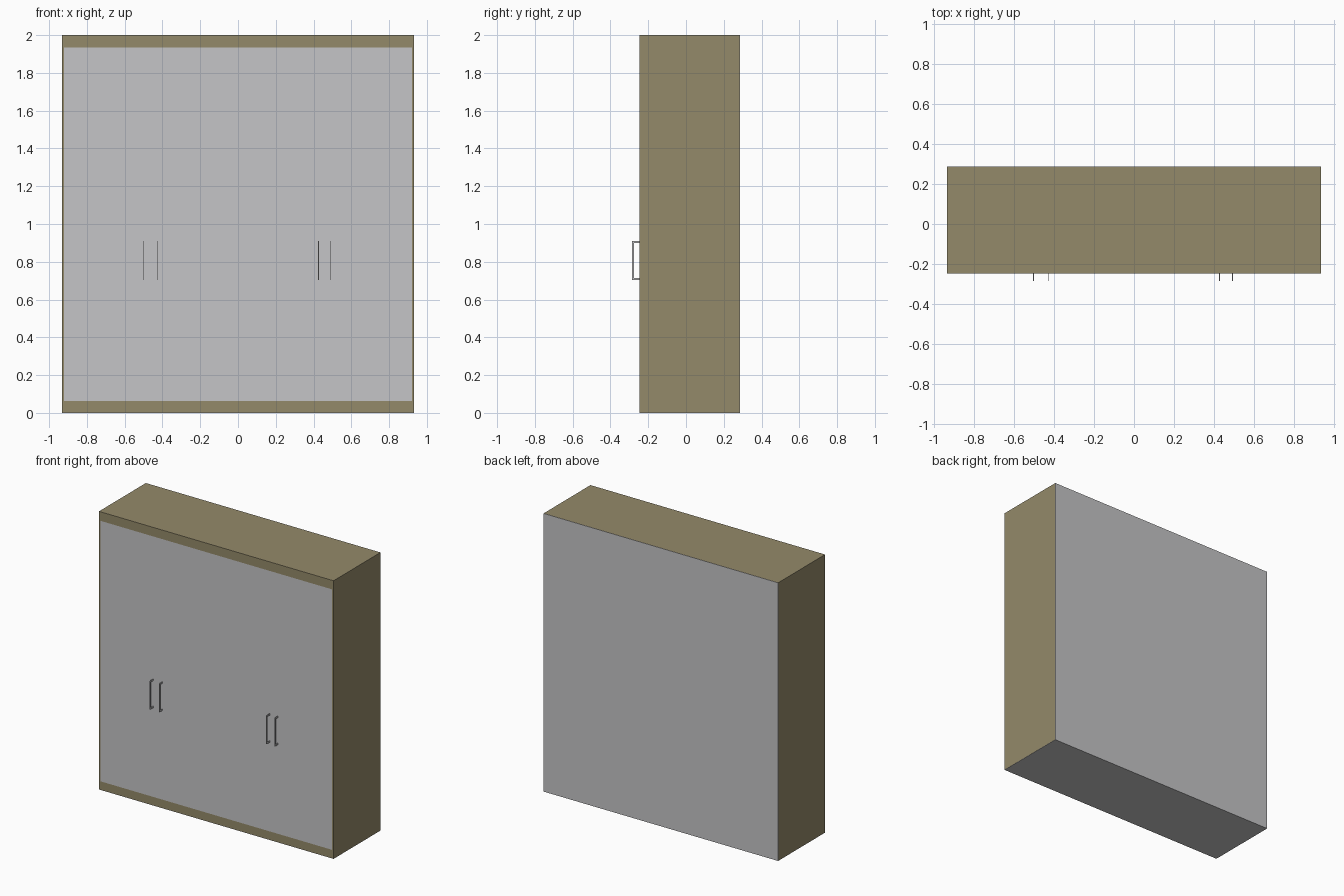
import bpy, bmesh

if "Cube" in bpy.data.objects:
    bpy.data.objects.remove(bpy.data.objects["Cube"])


def material(name, rgb):
    m = bpy.data.materials.new(name)
    m.diffuse_color = (*rgb, 1)
    m.use_nodes = True
    m.node_tree.nodes["Principled BSDF"].inputs["Base Color"].default_value = m.diffuse_color
    return m


WOOD = material("olive_wood", (0.296, 0.254, 0.144))
GREY = material("light_grey", (0.56, 0.56, 0.57))


def add_object(name, bm, mat):
    bmesh.ops.recalc_face_normals(bm, faces=bm.faces)
    me = bpy.data.meshes.new(name)
    bm.to_mesh(me)
    bm.free()
    me.materials.append(mat)
    ob = bpy.data.objects.new(name, me)
    bpy.context.collection.objects.link(ob)
    return ob


def box(name, x, y, z, mat):
    bm = bmesh.new()
    bmesh.ops.create_cube(bm, size=1)
    for v in bm.verts:
        v.co = [lo if c < 0 else hi for c, (lo, hi) in zip(v.co, (x, y, z))]
    return add_object(name, bm, mat)


W, FRONT, BACK, H = 0.933, -0.247, 0.286, 2.0
IN, Z0, Z1 = 0.921, 0.062, 1.935      # front panel limits
SKIN = 0.002                          # back and base sheets
depth = (FRONT, BACK - SKIN)

# Wooden carcass
box("left_side", (-W, -IN), depth, (SKIN, H), WOOD)
box("right_side", (IN, W), depth, (SKIN, H), WOOD)
box("top_board", (-IN, IN), depth, (Z1, H), WOOD)
box("plinth", (-IN, IN), depth, (SKIN, Z0), WOOD)

# Grey flush door front, back sheet and base sheet
box("door_front", (-IN, IN), (FRONT, FRONT + 0.02), (Z0, Z1), GREY)
box("back_panel", (-W, W), (BACK - SKIN, BACK), (0, H), GREY)
box("base_sheet", (-W, W), depth, (0, SKIN), GREY)

# Thin C-shaped handles: side profile extruded along x
HY, HZ0, HZ1, BAR, THICK = -0.285, 0.704, 0.91, 0.011, 0.004
profile = [(FRONT, HZ0), (HY, HZ0), (HY, HZ1), (FRONT, HZ1),
           (FRONT, HZ1 - BAR), (HY + BAR, HZ1 - BAR),
           (HY + BAR, HZ0 + BAR), (FRONT, HZ0 + BAR)]
for i, x in enumerate((-0.502, -0.428, 0.426, 0.491)):
    bm = bmesh.new()
    face = bm.faces.new([bm.verts.new((x - THICK / 2, y, z)) for y, z in profile])
    ext = bmesh.ops.extrude_face_region(bm, geom=[face], use_keep_orig=True)
    verts = [g for g in ext["geom"] if isinstance(g, bmesh.types.BMVert)]
    bmesh.ops.translate(bm, verts=verts, vec=(THICK, 0, 0))
    add_object(f"door_handle_{i + 1}", bm, GREY)
